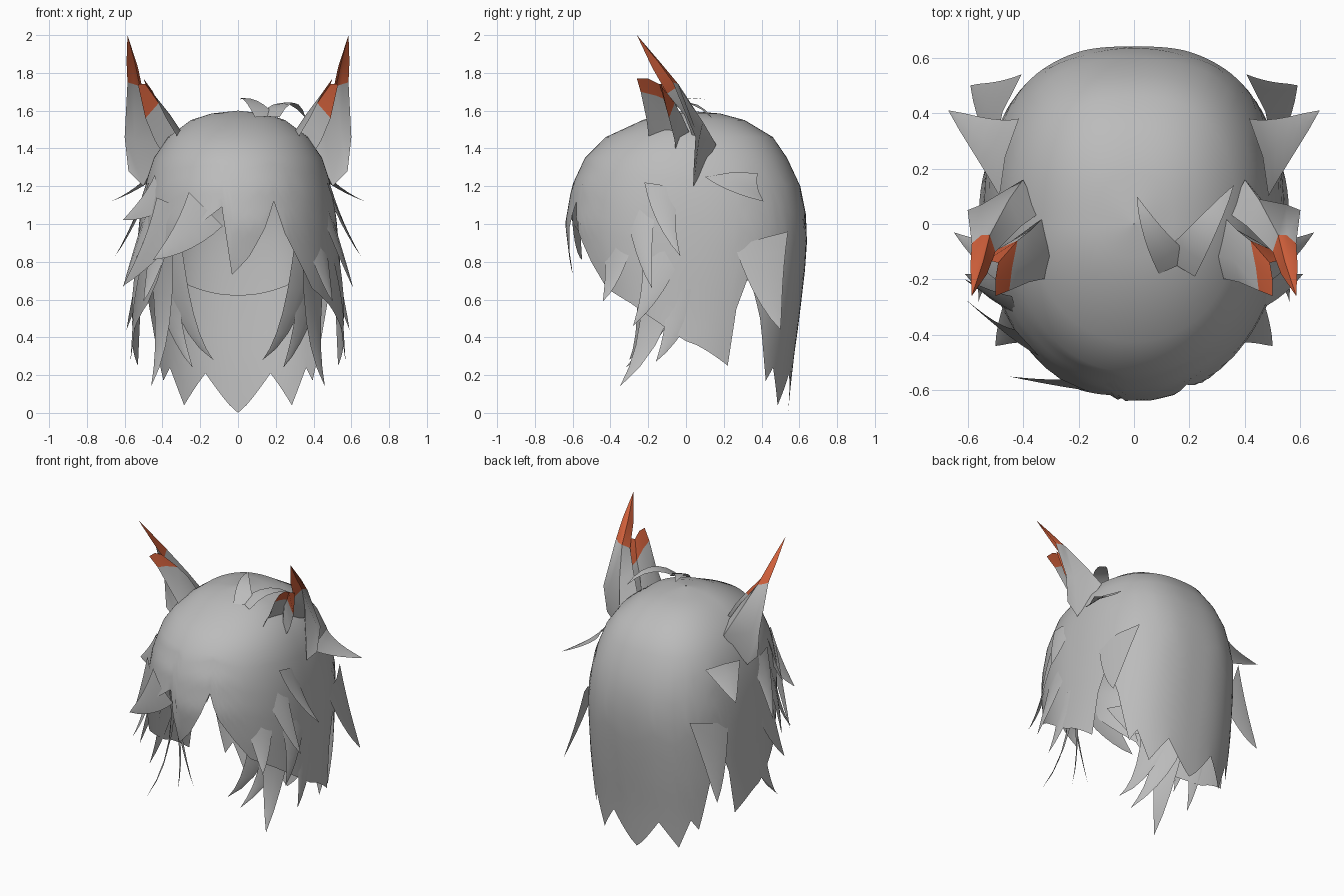
import bpy
import math
from mathutils import Vector

if "Cube" in bpy.data.objects:
    bpy.data.objects.remove(bpy.data.objects["Cube"])


def material(name, color):
    m = bpy.data.materials.new(name)
    m.diffuse_color = (*color, 1)
    m.use_nodes = True
    m.node_tree.nodes["Principled BSDF"].inputs["Base Color"].default_value = m.diffuse_color
    return m


GRAY = material("hair gray", (0.5, 0.5, 0.5))
RED = material("ear tip red", (0.65, 0.12, 0.045))


def make(name, verts, faces, mats=(GRAY,), ids=None, angle=50):
    me = bpy.data.meshes.new(name)
    me.from_pydata([tuple(v) for v in verts], [], faces)
    for m in mats:
        me.materials.append(m)
    for i, p in enumerate(me.polygons):
        p.use_smooth = True
        if ids:
            p.material_index = ids[i]
    me.update()
    me.set_sharp_from_angle(angle=math.radians(angle))
    ob = bpy.data.objects.new(name, me)
    bpy.context.collection.objects.link(ob)
    return ob


def grid_faces(rows, cols, wrap=False, flip=False):
    faces = []
    for r in range(rows - 1):
        for c in range(cols if wrap else cols - 1):
            d = (c + 1) % cols
            f = (r * cols + c, (r + 1) * cols + c, (r + 1) * cols + d, r * cols + d)
            faces.append(f[::-1] if flip else f)
    return faces


def lerp_table(table, x):
    # table rows sorted by the first value
    if x <= table[0][0]:
        return table[0][1:]
    for a, b in zip(table, table[1:]):
        if x <= b[0]:
            t = (x - a[0]) / (b[0] - a[0])
            return tuple(p + (q - p) * t for p, q in zip(a[1:], b[1:]))
    return table[-1][1:]


# head outline: height, half width at the side, at the back, front depth, back depth
OUTLINE = [
    (0, .57, .48, .50, .54), (.25, .57, .51, .50, .565), (.5, .55, .54, .55, .60),
    (.8, .54, .545, .615, .635), (1.0, .525, .535, .64, .645), (1.2, .495, .50, .605, .605),
    (1.35, .445, .445, .535, .535), (1.46, .37, .37, .425, .46), (1.55, .25, .25, .23, .31),
    (1.585, .14, .14, .12, .18), (1.6, .002, .002, .002, .002)]


def surface(deg, z, scale=1.0):
    hs, hb, yf, yb = lerp_table(OUTLINE, z)
    s, c = math.sin(math.radians(deg)), -math.cos(math.radians(deg))
    p = 0.8 if c > 0 else 0.96
    hx = hs + (hb - hs) * max(0, c)
    x = math.copysign(abs(s) ** p, s) * hx
    y = math.copysign(abs(c) ** p, c) * (yb if c > 0 else yf)
    return Vector((x * scale, y * scale, z))


# lower hem of the hair: angle from the front, height
SIDE_HEM = [(60, .58), (75, .48), (93, .36), (108, .25), (111, .55), (117, .73),
            (126, .5), (135, .17), (141, .24), (150, .04), (165, .21), (180, 0)]
HEM = [(-a, z) for a, z in reversed(SIDE_HEM)]
HEM += [(-51, .70), (-45, .83), (-33, .92), (-9, 1.09), (-6, .92), (-3, .73),
        (6, .83), (15, .98), (21, 1.12), (27, .95), (36, .8), (45, .66)]
HEM += SIDE_HEM

# main hair shell
angles = list(range(-180, 180, 3))
verts = []
for z in (1.6, 1.585, 1.55, 1.46, 1.35):
    verts += [surface(a, z) for a in angles]
for k in range(1, 10):
    for a in angles:
        hem = lerp_table(HEM, a)[0]
        verts.append(surface(a, 1.35 + (hem - 1.35) * k / 9))
make("hair_shell", verts, grid_faces(14, len(angles), wrap=True))

# inner back lining
back = list(range(96, 265, 6))
verts = []
for k in range(7):
    for a in back:
        x = surface(a, .7, .92).x
        low = .62 + .8 * min(abs(x), .32) ** 2
        verts.append(surface(a, 1.45 + (low - 1.45) * k / 6, .92))
make("inner_lining", verts, grid_faces(7, len(back), flip=True))


def lock(name, root, bend, tip, width, bulge=.02):
    # tapered strand along a quadratic curve with a raised middle
    root, bend, tip, width = map(Vector, (root, bend, tip, width))
    n = 7
    verts = []
    for i in range(n):
        t = i / (n - 1)
        p = root * (1 - t) ** 2 + bend * 2 * t * (1 - t) + tip * t * t
        tan = (bend - root) * (1 - t) + (tip - bend) * t
        out = tan.cross(width).normalized()
        if out.dot(Vector((p.x, p.y, .2))) < 0:
            out = -out
        w = width * (1 - t) ** .85
        verts += [p - w, p + out * bulge * (1 - t), p + w]
    tan = bend - root
    flip = tan.cross(width).dot(Vector((root.x, root.y, .2))) < 0
    return make(name, verts, grid_faces(n, 3, flip=flip))


# strands that repeat on both sides: root, bend, tip, half width
PAIRED = {
    "upper_side_lock": ((.45, .24, 1.26), (.52, .28, 1.18), (.67, .41, 1.12), (.035, -.14, -.01)),
    "cheek_lock": ((.47, -.13, 1.2), (.54, -.13, 1.0), (.65, -.03, .83), (0, .09, -.02)),
    "front_side_lock": ((.45, -.24, 1.1), (.54, -.24, .85), (.61, -.18, .66), (.03, .08, 0)),
    "rear_side_lock": ((.455, .4, .92), (.53, .42, .65), (.59, .5, .44), (-.05, .14, .04)),
    "low_side_lock": ((.51, -.12, .85), (.56, -.16, .62), (.56, -.28, .46), (.01, .11, .02)),
    "low_outer_lock": ((.53, .0, .65), (.55, -.05, .4), (.57, -.16, .27), (0, .1, .02)),
    "temple_lock": ((.42, -.36, .88), (.46, -.38, .7), (.5, -.44, .59), (.05, .07, 0)),
    "hanging_lock": ((.42, -.14, .95), (.36, -.1, .42), (.46, -.35, .14), (.07, .13, .0)),
    "inner_hanging_lock": ((.39, -.2, 1.0), (.30, -.18, .42), (.13, -.3, .28), (.08, .08, .0)),
    "middle_hanging_lock": ((.40, -.12, .75), (.34, -.1, .4), (.24, -.32, .24), (.07, .09, .0)),
}
for name, (r, b, t, w) in PAIRED.items():
    for side, s in (("left", 1), ("right", -1)):
        q = [(s * v[0], v[1], v[2]) for v in (r, b, t, w)]
        lock(f"{name}_{side}", *q)

# swept fringe strands, rooted just under the shell
lock("fringe_lock_center", (-.17, -.58, 1.08), (-.28, -.575, .9), (-.45, -.55, .81), (.09, -.02, -.09))
lock("fringe_lock_middle", (-.33, -.46, 1.1), (-.43, -.42, .86), (-.61, -.27, .67), (.1, -.08, -.04))
lock("fringe_lock_outer", (-.41, -.31, 1.17), (-.48, -.28, 1.08), (-.61, -.2, 1.02), (.03, -.05, -.09))

# loose tuft on the crown
lock("crown_tuft_left", (.15, -.15, 1.565), (.06, -.04, 1.69), (.01, .1, 1.66), (.06, .03, 0), .005)
lock("crown_tuft_right", (.16, -.15, 1.565), (.27, .0, 1.72), (.36, .14, 1.56), (.06, -.04, 0), .005)

# ears: curved outer sheet plus a front flap, red above the fur line
TIP = (.585, -.26, 2.0)
EAR = [
    (.34, .04, 1.45), (.40, .16, 1.42), (.50, .04, 1.20), (.58, .04, 1.28),
    (.41, -.01, 1.58), (.45, .09, 1.54), (.55, .07, 1.45), (.60, .05, 1.46),
    (.50, -.10, 1.69), (.52, -.04, 1.73), (.55, -.04, 1.74), (.585, -.07, 1.75),
    (.53, -.18, 1.83), (.545, -.14, 1.85), (.56, -.14, 1.86), (.59, -.15, 1.86),
    TIP, TIP, TIP, TIP]
FLAP = [
    (.29, -.19, 1.41), (.28, -.11, 1.46), (.33, .02, 1.48), (.37, -.05, 1.33),
    (.38, -.21, 1.56), (.36, -.13, 1.58), (.37, -.02, 1.57), (.44, -.06, 1.44),
    (.45, -.24, 1.70), (.44, -.16, 1.68), (.42, -.06, 1.64), (.49, -.09, 1.56),
    (.50, -.26, 1.77), (.50, -.20, 1.77), (.49, -.14, 1.74), (.53, -.13, 1.74)]
for side, s in (("left", 1), ("right", -1)):
    for name, pts, cols in (("ear", EAR, 4), ("ear_flap", FLAP, 4)):
        rows = len(pts) // cols
        faces = grid_faces(rows, cols, flip=(s > 0))
        ids = [1 if i // (cols - 1) >= 2 else 0 for i in range(len(faces))]
        verts = [(s * x, y, z) for x, y, z in pts]
        if name == "ear":
            # close the last row to a single point
            tip = len(pts) - cols
            faces = [tuple(dict.fromkeys(min(i, tip) for i in f)) for f in faces]
            verts = verts[:tip + 1]
        make(f"{name}_{side}", verts, faces, (GRAY, RED), ids, 40)
